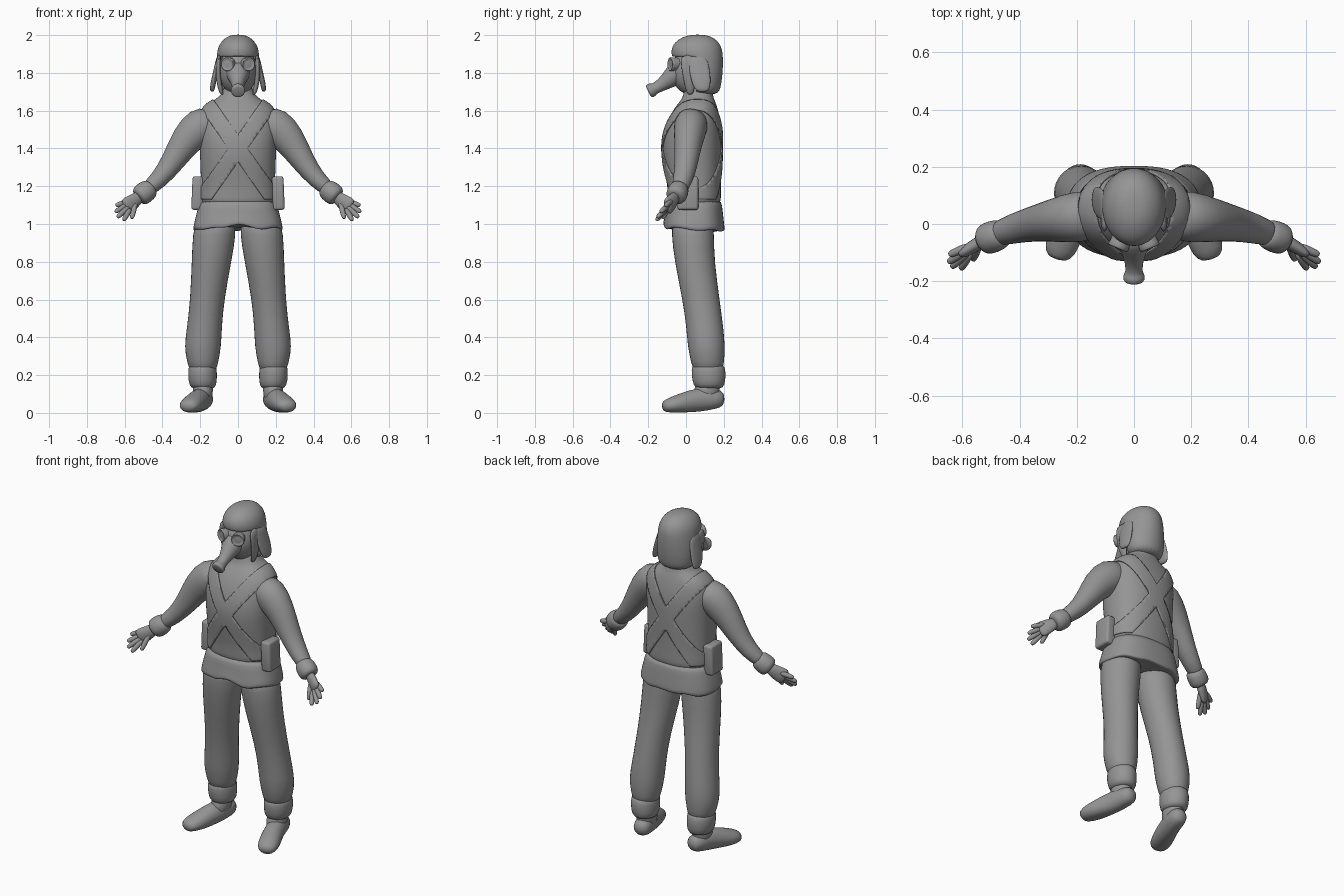
import bpy, bmesh, math
from mathutils import Vector, Matrix

if "Cube" in bpy.data.objects:
    bpy.data.objects.remove(bpy.data.objects["Cube"], do_unlink=True)

grey = bpy.data.materials.new("plain_grey")
grey.use_nodes = True
grey.diffuse_color = (0.3, 0.3, 0.3, 1)
grey.node_tree.nodes["Principled BSDF"].inputs["Base Color"].default_value = (0.3, 0.3, 0.3, 1)


def finish(bm, name, subdiv=0):
    bmesh.ops.recalc_face_normals(bm, faces=bm.faces)
    for f in bm.faces:
        f.smooth = True
    mesh = bpy.data.meshes.new(name)
    bm.to_mesh(mesh)
    bm.free()
    mesh.materials.append(grey)
    ob = bpy.data.objects.new(name, mesh)
    bpy.context.collection.objects.link(ob)
    if subdiv:
        ob.modifiers.new("smooth", "SUBSURF").levels = subdiv
        ob.modifiers["smooth"].render_levels = subdiv
    return ob


def loft(rings, flat=True, n=16, power=2.0):
    """Skin rings (x, y, z, width, depth); flat rings are level, others follow the path."""
    bm = bmesh.new()
    pts = [Vector(r[:3]) for r in rings]
    loops = []
    for i, r in enumerate(rings):
        side, up = Vector((1, 0, 0)), Vector((0, 1, 0))
        if not flat:
            t = (pts[min(i + 1, len(pts) - 1)] - pts[max(i - 1, 0)]).normalized()
            side = t.cross(Vector((0, 0, 1))).normalized()
            up = side.cross(t)
        loop = []
        for k in range(n):
            a = 2 * math.pi * k / n
            c, s = math.cos(a), math.sin(a)
            u = math.copysign(abs(c) ** (2 / power), c) * r[3]
            v = math.copysign(abs(s) ** (2 / power), s) * r[4]
            loop.append(bm.verts.new(pts[i] + side * u + up * v))
        loops.append(loop)
    for a, b in zip(loops, loops[1:]):
        for k in range(n):
            bm.faces.new((a[k], a[(k + 1) % n], b[(k + 1) % n], b[k]))
    bm.faces.new(loops[0])
    bm.faces.new(loops[-1])
    return bm


def pair(name, rings, **kw):
    """Build a loft on the left and its mirror on the right."""
    for label, s in (("left", 1), ("right", -1)):
        finish(loft([(s * r[0], *r[1:]) for r in rings], **kw), f"{label}_{name}", 1)


# Jacket body and neck
torso = finish(loft([
    (0, .045, 1.08, .195, .135), (0, .045, 1.14, .202, .142), (0, .043, 1.2, .197, .142),
    (0, .035, 1.3, .2, .153), (0, .03, 1.42, .205, .162), (0, .04, 1.52, .212, .15),
    (0, .05, 1.6, .2, .122), (0, .06, 1.645, .155, .097), (0, .065, 1.675, .085, .078),
    (0, .065, 1.76, .068, .068)], n=24, power=2.3), "jacket_body", 2)

# Jacket skirt, with a wavy hem and a front notch
bm = loft([(0, .045, 1.135, .2, .142), (0, .043, 1.1, .208, .148), (0, .043, 1.04, .225, .155),
           (0, .042, .98, .238, .163), (0, .042, .957, .238, .163), (0, .042, .975, .2, .13)],
          n=32, power=2.5)
for v in bm.verts:
    if v.co.z < 1.0:
        if v.co.y < 0:
            v.co.z += .03 * math.exp(-(v.co.x / .05) ** 2) + .012
        v.co.z += .007 * math.sin(v.co.x * 40)
finish(bm, "jacket_skirt", 1)

# Crossed sash: both bands cut from the jacket surface as one piece
bpy.context.view_layer.update()
shell = torso.evaluated_get(bpy.context.evaluated_depsgraph_get())
bm = bmesh.new()
bm.from_mesh(shell.to_mesh())
shell.to_mesh_clear()
middle, half = Vector((0, 0, 1.4)), .041
across = [Vector((s * .82, 0, -.573)) for s in (1, -1)]
cuts = [(middle + no * d, no) for no in across for d in (half, -half)]
for co, no in cuts + [(Vector((0, 0, 1.13)), Vector((0, 0, 1)))]:
    bmesh.ops.bisect_plane(bm, geom=bm.verts[:] + bm.edges[:] + bm.faces[:], plane_co=co, plane_no=no)
outside = [f for f in bm.faces if f.calc_center_median().z < 1.13
           or all(abs((f.calc_center_median() - middle).dot(no)) > half for no in across)]
bmesh.ops.delete(bm, context="FACES", geom=outside)
mod = finish(bm, "crossed_sash").modifiers.new("thickness", "SOLIDIFY")
mod.thickness, mod.offset = .007, 1

# Trousers, trouser cuffs and boots
pair("trouser_leg", [
    (.115, .035, 1.05, .105, .112), (.125, .035, .95, .118, .115), (.14, .045, .8, .107, .108),
    (.163, .08, .6, .092, .1), (.178, .1, .45, .094, .1), (.187, .108, .35, .1, .101),
    (.187, .114, .27, .085, .09), (.185, .118, .2, .066, .075)])
pair("trouser_cuff", [
    (.188, .118, .258, .06, .07), (.188, .118, .248, .076, .09), (.188, .12, .2, .079, .093),
    (.186, .122, .145, .074, .085), (.184, .122, .125, .055, .065)])
pair("ankle", [(.184, .12, .18, .055, .065), (.186, .11, .12, .055, .07), (.188, .1, .05, .05, .07)])
for label, s in (("left", 1), ("right", -1)):
    bm = loft([(s * x, y, z, w, h) for x, y, z, w, h in (
        (.172, .205, .07, .035, .035), (.18, .16, .075, .056, .058), (.2, .07, .07, .054, .066),
        (.232, -.02, .05, .062, .056), (.26, -.09, .039, .06, .04),
        (.27, -.125, .03, .034, .026))], flat=False)
    for v in bm.verts:
        v.co.z = max(v.co.z, .022 if v.co.y > .1 else .002)
    finish(bm, f"{label}_boot", 1)

# Sleeves, wrist cuffs and hands
pair("sleeve", [
    (.12, .035, 1.56, .08, .07), (.195, .025, 1.522, .095, .108), (.272, .014, 1.452, .078, .088),
    (.345, .002, 1.33, .064, .063), (.415, -.014, 1.235, .054, .049), (.5, -.042, 1.167, .042, .04)],
     flat=False)
pair("wrist_cuff", [
    (.455, -.03, 1.197, .035, .035), (.463, -.034, 1.19, .053, .055), (.495, -.045, 1.166, .058, .06),
    (.522, -.055, 1.145, .055, .058), (.53, -.058, 1.138, .035, .035)], flat=False)
pair("palm", [
    (.51, -.05, 1.155, .026, .031), (.545, -.068, 1.125, .024, .04), (.58, -.09, 1.1, .023, .05),
    (.602, -.104, 1.086, .017, .046)], flat=False, n=12)
fingers = {"index_finger": ((.59, -.083, 1.117), (.646, -.108, 1.098)),
           "middle_finger": ((.592, -.095, 1.1), (.649, -.134, 1.064)),
           "ring_finger": ((.588, -.105, 1.083), (.637, -.151, 1.036)),
           "little_finger": ((.578, -.112, 1.068), (.605, -.157, 1.02)),
           "thumb": ((.545, -.08, 1.105), (.562, -.125, 1.03))}
for name, (root, tip) in fingers.items():
    a, b = Vector(root), Vector(tip)
    pair(name, [(*a.lerp(b, t), r, r) for t, r in
                ((-.3, .014), (.3, .0165), (.75, .0145), (.97, .012), (1.02, .005))], flat=False, n=8)

# Belt pouches
for label, s in (("left", 1), ("right", -1)):
    bm = bmesh.new()
    bmesh.ops.create_cube(bm, size=1, matrix=Matrix.LocRotScale(
        (s * .213, .01 if s > 0 else .045, 1.163), Matrix.Rotation(s * -.04, 3, "Y"), (.062, .11, .178)))
    pouch = finish(bm, f"{label}_belt_pouch")
    mod = pouch.modifiers.new("round_edges", "BEVEL")
    mod.width, mod.segments = .014, 3

# Masked face and breathing tube
bm = bmesh.new()
bmesh.ops.create_uvsphere(bm, u_segments=32, v_segments=20, radius=1, matrix=Matrix.LocRotScale(
    (0, .04, 1.81), None, (.1, .12, .13)))
finish(bm, "masked_face")
finish(loft([(0, -.01, 1.82, .075, .07), (0, -.06, 1.79, .062, .062), (0, -.1, 1.757, .042, .044),
             (0, -.14, 1.73, .031, .032), (0, -.17, 1.715, .03, .03), (0, -.176, 1.712, .038, .038),
             (0, -.194, 1.703, .039, .039), (0, -.2, 1.7, .032, .032)], flat=False),
       "breathing_tube", 1)

# Goggle rims and lenses
for label, s in (("left", 1), ("right", -1)):
    aim = Vector((s * .42, -1, 0)).normalized()
    c = Vector((s * .044, -.054, 1.846))
    side = aim.cross(Vector((0, 0, 1)))
    bm = bmesh.new()
    loops = []
    for d, r in ((-.01, .034), (.02, .036), (.03, .037), (.034, .033), (.027, .029), (.03, .015)):
        loops.append([bm.verts.new(c + aim * d + r * (side * math.cos(a) + Vector((0, 0, math.sin(a)))))
                      for a in (2 * math.pi * k / 24 for k in range(24))])
    for p, q in zip(loops, loops[1:]):
        for k in range(24):
            bm.faces.new((p[k], p[(k + 1) % 24], q[(k + 1) % 24], q[k]))
    bm.faces.new(loops[-1])
    finish(bm, f"{label}_goggle")

# Padded cap: dome with the face opening removed
bm = loft([(0, .095, 1.68, .095, .075), (0, .092, 1.73, .112, .095), (0, .078, 1.81, .118, .118),
           (0, .06, 1.885, .115, .138), (0, .055, 1.94, .107, .135), (0, .06, 1.98, .078, .1),
           (0, .062, 2.003, .035, .045)], n=24)
bmesh.ops.delete(bm, context="FACES", geom=[
    f for f in bm.faces if f.calc_center_median().z < 1.87 and f.calc_center_median().y < .06])
cap = finish(bm, "padded_cap")
mod = cap.modifiers.new("padding", "SOLIDIFY")
mod.thickness, mod.offset = .014, -1
cap.modifiers.new("smooth", "SUBSURF").levels = 2

# Flared ear flaps and the narrow straps before them
pair("ear_flap", [
    (.1, .06, 1.9, .012, .05), (.115, .07, 1.82, .014, .058), (.13, .08, 1.755, .015, .054),
    (.136, .085, 1.715, .014, .042), (.137, .088, 1.7, .008, .025)], n=12)
pair("chin_strap", [
    (.1, .01, 1.9, .013, .045), (.106, .015, 1.82, .014, .04), (.102, .02, 1.75, .014, .032),
    (.088, .022, 1.695, .012, .02), (.084, .022, 1.685, .006, .01)], n=12)
